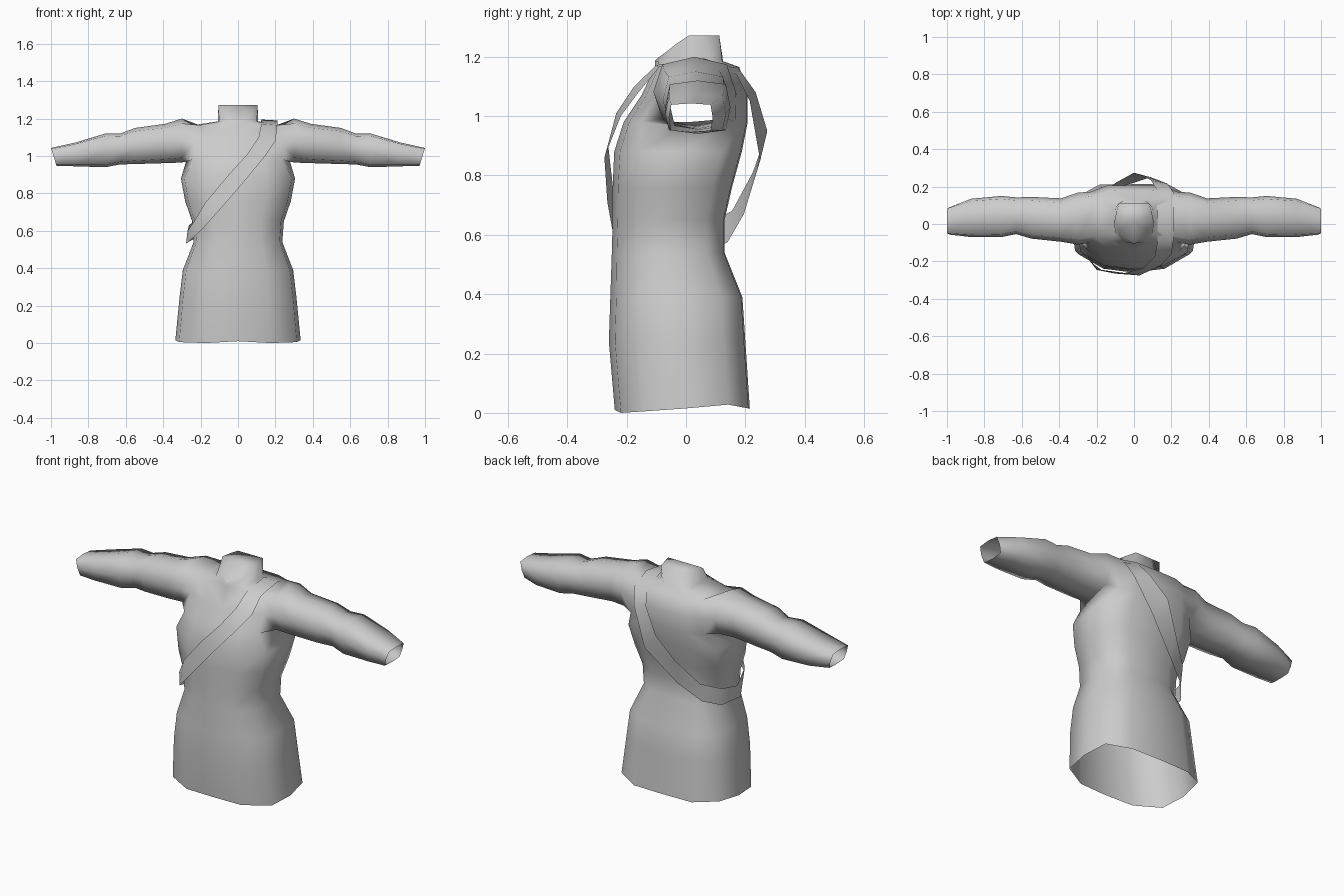
import bpy, bmesh, math

if "Cube" in bpy.data.objects:
    bpy.data.objects.remove(bpy.data.objects["Cube"])

grey = bpy.data.materials.new("plain_grey")
grey.diffuse_color = (0.6, 0.6, 0.6, 1)
grey.use_nodes = True
grey.node_tree.nodes["Principled BSDF"].inputs["Base Color"].default_value = grey.diffuse_color


def make_object(name, bm, mirror=False):
    bmesh.ops.recalc_face_normals(bm, faces=bm.faces)
    mesh = bpy.data.meshes.new(name)
    bm.to_mesh(mesh)
    bm.free()
    ob = bpy.data.objects.new(name, mesh)
    bpy.context.collection.objects.link(ob)
    mesh.materials.append(grey)
    bpy.context.view_layer.objects.active = ob
    ob.select_set(True)
    if mirror:
        mod = ob.modifiers.new("mirror", "MIRROR")
        mod.use_clip = True
        mod.merge_threshold = 0.001
        bpy.ops.object.modifier_apply(modifier=mod.name)
    bpy.ops.object.shade_smooth_by_angle(angle=math.radians(110))
    ob.select_set(False)
    return ob


def half_ring(bm, z, w, yf, yb, chest=False):
    """Right half of a torso section, front centre round to back centre."""
    c, h = (yf + yb) / 2, (yb - yf) / 2
    corners = [(.86, -.72), (1, .05), (.86, .8)] if chest else [(.94, -.58), (1, .05), (.93, .68)]
    pts = [(0, -1), (.52, -.91)] + corners + [(.55, .98), (0, 1)]
    return [bm.verts.new((w * x, c + h * y, z)) for x, y in pts]


def arm_ring(bm, x, yf, yb, zb, zt, k, slant=0):
    """Eight-sided sleeve section, in the same order as the armhole."""
    cy, hy, cz, hz = (yf + yb) / 2, (yb - yf) / 2, (zb + zt) / 2, (zt - zb) / 2
    pts = [(-k, -k), (0, -1), (k, -k), (1, 0), (k, k), (0, 1), (-k, k), (-1, 0)]
    return [bm.verts.new((x + slant * (v - 1) / 2, cy + hy * u, cz + hz * v)) for u, v in pts]


def bridge(bm, a, b, closed=False, skip=()):
    n = len(a)
    for i in range(n if closed else n - 1):
        if i not in skip:
            j = (i + 1) % n
            bm.faces.new((a[i], a[j], b[j], b[i]))


# Tunic: torso sections (height, half width, front, back)
torso = [(.01, .335, -.24, .215), (.24, .313, -.26, .2), (.39, .295, -.255, .19),
         (.54, .237, -.25, .13), (.65, .245, -.247, .13), (.76, .283, -.247, .155),
         (.88, .305, -.242, .188), (.98, .275, -.21, .208), (1.07, .27, -.15, .208),
         (1.165, .24, -.105, .18)]
bm = bmesh.new()
rings = [half_ring(bm, *t, chest=i > 6) for i, t in enumerate(torso)]
for v, z in zip(rings[0], (.01, .0, .005, .015, .028, .015, .015)):
    v.co.z = z  # slightly uneven hem
for i in range(len(rings) - 1):
    bridge(bm, rings[i], rings[i + 1], skip=(2, 3) if i >= 7 else ())
low, mid, top = rings[7:]
bm.verts.remove(mid[3])

# Neck, with a closed top that slopes down to the front
base = half_ring(bm, 1.185, .107, -.105, .125)
rim = [bm.verts.new(p) for p in ((0, -.1, 1.192), (.06, -.068, 1.215), (.085, -.035, 1.242),
                                 (.105, .01, 1.272), (.095, .06, 1.272),
                                 (.08, .112, 1.272), (0, .112, 1.272))]
ridge = bm.verts.new((0, .01, 1.272))
bridge(bm, top, base)
bridge(bm, base, rim)
for a, b in zip(rim[:-1], rim[1:]):
    bm.faces.new((a, b, ridge))

# Sleeve, grown out of the armhole and open at the cuff
sleeve = [(.30, -.11, .168, .965, 1.2), (.39, -.095, .137, .962, 1.172),
          (.55, -.078, .145, .957, 1.15), (.63, -.054, .142, .955, 1.12),
          (.71, -.07, .15, .94, 1.12), (.87, -.07, .135, .945, 1.072),
          (1.0, -.057, .09, .947, 1.043)]
prev = [low[2], low[3], low[4], mid[4], top[4], top[3], top[2], mid[2]]
for i, s in enumerate(sleeve):
    ring = arm_ring(bm, *s, k=.78 + .02 * i, slant=.03 if i == 6 else 0)
    bridge(bm, prev, ring, closed=True)
    prev = ring
make_object("tunic", bm, mirror=True)

# Shoulder strap: a loop of paired upper and lower edge points
strap = [((.125, .06, 1.195), (.21, .06, 1.19)),
         ((.125, -.1, 1.172), (.21, -.09, 1.165)),
         ((.11, -.175, 1.1), (.2, -.16, 1.08)),
         ((.05, -.235, 1.01), (.145, -.22, 1.0)),
         ((-.05, -.262, .9), (.03, -.275, .86)),
         ((-.175, -.245, .75), (-.1, -.265, .71)),
         ((-.235, -.2, .65), (-.2, -.245, .6)),
         ((-.27, -.08, .6), (-.278, -.1, .53)),
         ((-.262, .05, .63), (-.268, .06, .54)),
         ((-.2, .155, .68), (-.2, .14, .575)),
         ((-.09, .225, .81), (-.08, .195, .67)),
         ((.0, .274, .95), (.09, .25, .85)),
         ((.09, .235, 1.08), (.18, .215, 1.05)),
         ((.12, .185, 1.15), (.21, .17, 1.14))]
bm = bmesh.new()
upper = [bm.verts.new(a) for a, b in strap]
lower = [bm.verts.new(b) for a, b in strap]
bridge(bm, upper, lower, closed=True)
make_object("shoulder_strap", bm)
